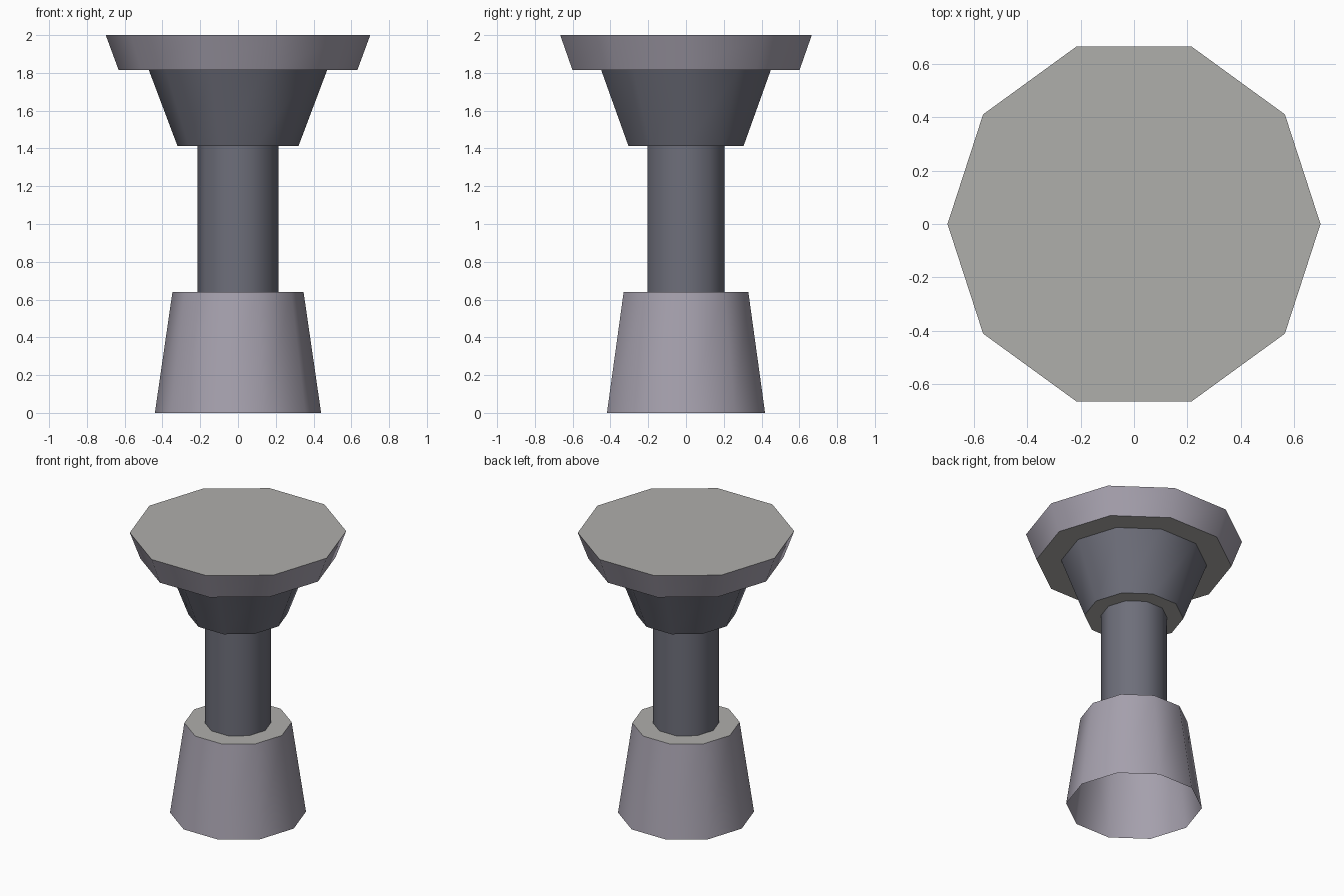
import bpy, bmesh, math

cube = bpy.data.objects.get("Cube")
if cube:
    bpy.data.objects.remove(cube, do_unlink=True)

SIDES = 10


def material(name, rgb):
    m = bpy.data.materials.new(name)
    m.use_nodes = True
    m.diffuse_color = (*rgb, 1)
    m.node_tree.nodes["Principled BSDF"].inputs["Base Color"].default_value = (*rgb, 1)
    return m


lavender = material("lavender grey", (0.38, 0.355, 0.42))
slate = material("dark slate", (0.155, 0.158, 0.195))
stone = material("warm stone grey", (0.43, 0.425, 0.41))


def frustum(name, z0, z1, r0, r1, side, bottom=True, top=True):
    """Ten-sided tapered drum with smooth sides and flat caps."""
    bm = bmesh.new()
    rings = []
    for z, r in ((z0, r0), (z1, r1)):
        angles = [math.tau * i / SIDES for i in range(SIDES)]
        rings.append([bm.verts.new((r * math.cos(a), r * math.sin(a), z)) for a in angles])
    low, high = rings
    for i in range(SIDES):
        j = (i + 1) % SIDES
        bm.faces.new((low[i], low[j], high[j], high[i]))
    if bottom:
        bm.faces.new(low[::-1]).material_index = 1
    if top:
        bm.faces.new(high).material_index = 1
    mesh = bpy.data.meshes.new(name)
    bm.to_mesh(mesh)
    bm.free()
    mesh.materials.append(side)
    mesh.materials.append(stone)
    ob = bpy.data.objects.new(name, mesh)
    bpy.context.collection.objects.link(ob)
    bpy.ops.object.select_all(action="DESELECT")
    ob.select_set(True)
    bpy.context.view_layer.objects.active = ob
    bpy.ops.object.shade_smooth_by_angle(angle=math.radians(45))
    return ob


# Hollow-bottomed foot, slim stem, flared collar and wide top plate
frustum("base", 0, 0.64, 0.44, 0.347, lavender, bottom=False)
frustum("stem", 0.64, 1.412, 0.215, 0.215, slate, bottom=False, top=False)
frustum("collar", 1.412, 1.815, 0.32, 0.472, slate, top=False)
frustum("top_plate", 1.815, 2.0, 0.632, 0.70, lavender)
